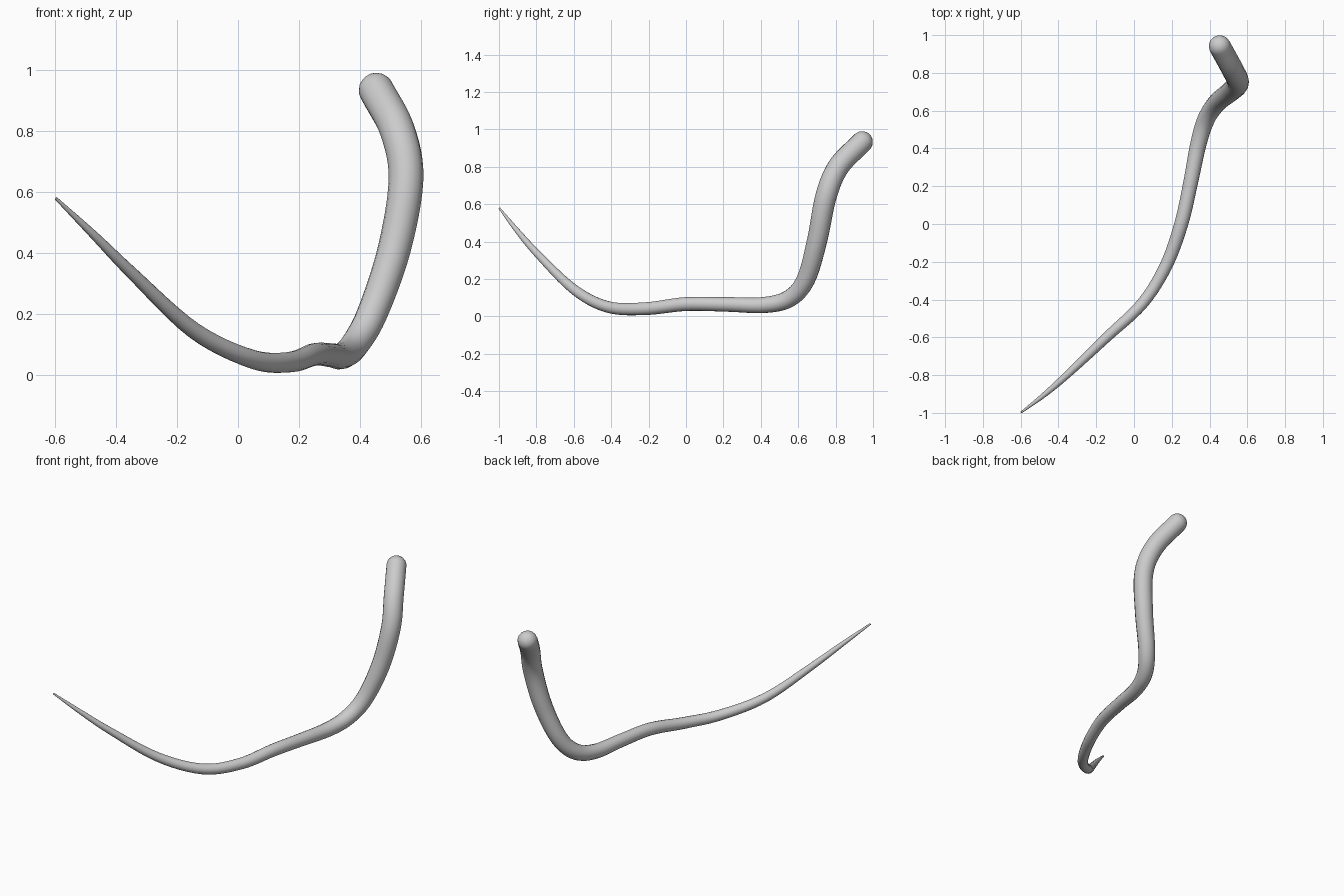
import bpy, math
from mathutils import Vector

if "Cube" in bpy.data.objects:
    bpy.data.objects.remove(bpy.data.objects["Cube"])

# Centre line of the tail: x, y, z, radius (tip to thick end)
KEYS = [Vector(k) for k in (
    (-0.597, -0.997, 0.578, 0.005),
    (-0.47, -0.90, 0.455, 0.014),
    (-0.345, -0.79, 0.33, 0.020),
    (-0.145, -0.60, 0.145, 0.027),
    (0.045, -0.42, 0.051, 0.031),
    (0.17, -0.22, 0.041, 0.034),
    (0.25, 0.00, 0.066, 0.037),
    (0.30, 0.22, 0.064, 0.039),
    (0.34, 0.42, 0.061, 0.043),
    (0.382, 0.555, 0.097, 0.047),
    (0.440, 0.642, 0.20, 0.050),
    (0.512, 0.702, 0.41, 0.054),
    (0.551, 0.748, 0.64, 0.057),
    (0.523, 0.815, 0.80, 0.058),
    (0.454, 0.941, 0.932, 0.058),
)]
STEPS = 6


def smooth_path(keys):
    """Catmull-Rom samples through position and radius together."""
    pts = [2 * keys[0] - keys[1]] + keys + [2 * keys[-1] - keys[-2]]
    out = []
    for a, b, c, d in zip(pts, pts[1:], pts[2:], pts[3:]):
        for i in range(STEPS):
            t = i / STEPS
            out.append(0.5 * (2 * b + (c - a) * t + (2 * a - 5 * b + 4 * c - d) * t**2
                              + (3 * b - a - 3 * c + d) * t**3))
    return out + [keys[-1]]


path = smooth_path(KEYS)

# Rounded dome at the thick end
end = path[-1]
centre, r = end.to_3d(), end.w
direction = (centre - path[-2].to_3d()).normalized()
for i in range(1, 9):
    a = math.radians(90) * i / 8
    p = centre + direction * r * math.sin(a)
    path.append(Vector((*p, max(r * math.cos(a), 0.0005))))

# Sweep a round section along the path
curve = bpy.data.curves.new("tail", 'CURVE')
curve.dimensions = '3D'
curve.bevel_depth = 1.0
curve.bevel_resolution = 6
curve.use_fill_caps = True
spline = curve.splines.new('POLY')
spline.points.add(len(path) - 1)
for pt, p in zip(spline.points, path):
    pt.co = (p.x, p.y, p.z, 1)
    pt.radius = p.w
spline.use_smooth = True

tail = bpy.data.objects.new("tail", curve)
bpy.context.collection.objects.link(tail)
bpy.context.view_layer.objects.active = tail
tail.select_set(True)
bpy.ops.object.convert(target='MESH')
bpy.ops.object.shade_smooth()
